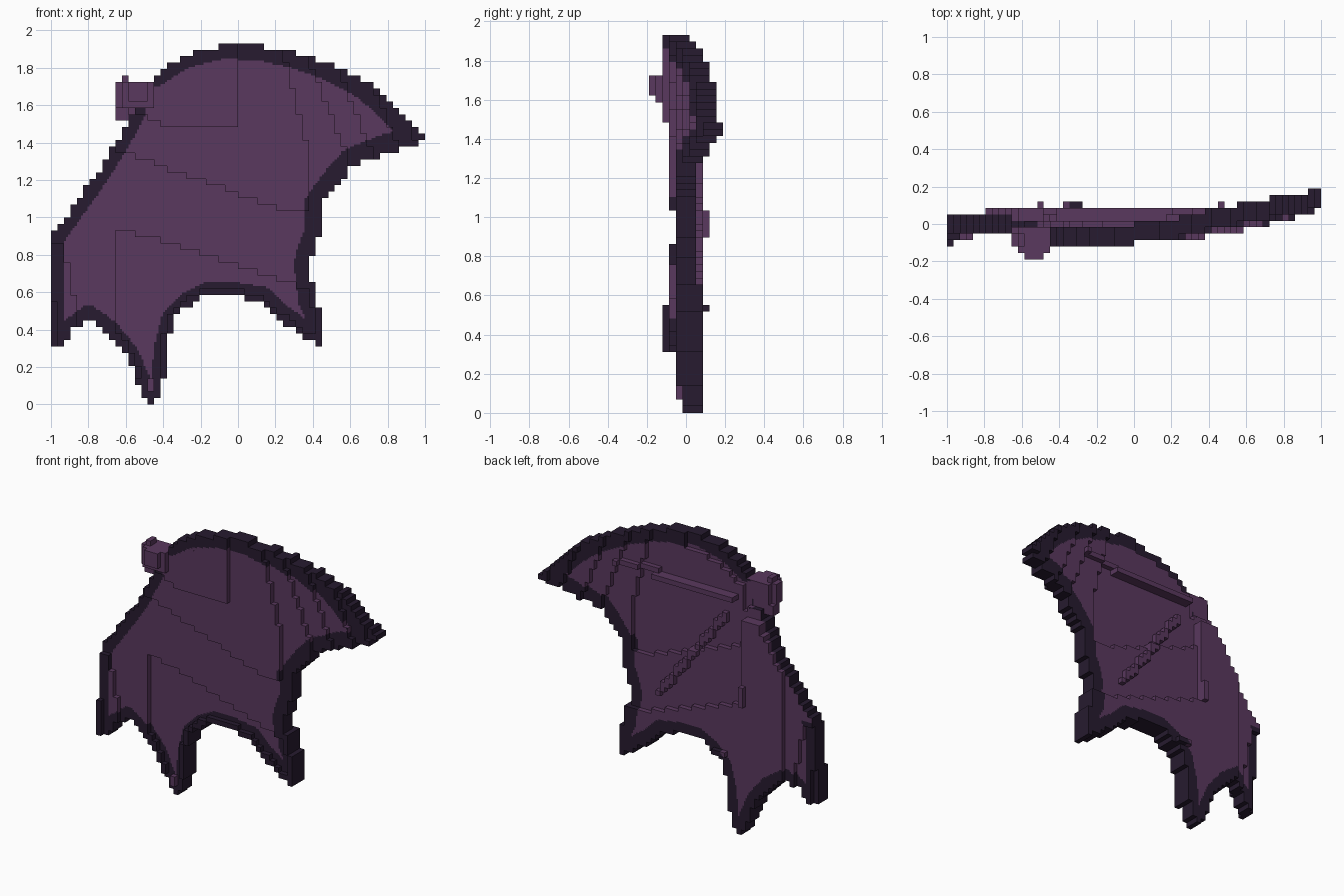
import bpy
from mathutils import Vector
from mathutils.geometry import intersect_point_line

default = bpy.data.objects.get("Cube")
if default:
    bpy.data.objects.remove(default, do_unlink=True)

V = 2 / 58                                  # voxel size
NX, NY, NZ = 58, 11, 56
ORIGIN = Vector((-1, -NY * V / 2, 0))


def material(name, rgb):
    m = bpy.data.materials.new(name)
    m.use_nodes = True
    m.diffuse_color = (*rgb, 1)
    bsdf = m.node_tree.nodes["Principled BSDF"]
    bsdf.inputs["Base Color"].default_value = (*rgb, 1)
    bsdf.inputs["Roughness"].default_value = 0.9
    return m


MATS = [material("membrane purple", (0.101, 0.040, 0.112)),
        material("edge dark purple", (0.020, 0.011, 0.029))]

# Wing outline in x, z, from the shoulder round to the neck (left open there)
OUTLINE = [Vector(p) for p in (
    (-.56, 1.57), (-.64, 1.42), (-.72, 1.29), (-.8, 1.17), (-.9, 1.03), (-1.0, .89),
    (-1.0, .31), (-.95, .32), (-.88, .4), (-.8, .46), (-.7, .39), (-.6, .27),
    (-.54, .13), (-.47, -.03), (-.4, .09), (-.38, .3), (-.34, .46), (-.25, .54),
    (-.15, .59), (0, .575), (.12, .55), (.2, .47), (.33, .37), (.44, .31),
    (.44, .5), (.41, .56), (.385, .75), (.41, .84), (.44, .9), (.44, 1.06),
    (.52, 1.17), (.62, 1.28), (.78, 1.34), (.94, 1.38), (1.02, 1.43), (.9, 1.54),
    (.8, 1.64), (.65, 1.75), (.5, 1.82), (.32, 1.88), (.11, 1.92), (-.09, 1.92),
    (-.3, 1.86), (-.44, 1.77))]


def inside(x, z):
    hit = False
    for a, b in zip(OUTLINE, OUTLINE[1:] + OUTLINE[:1]):
        if (a.y > z) != (b.y > z) and x < a.x + (z - a.y) * (b.x - a.x) / (b.y - a.y):
            hit = not hit
    return hit


def edge_distance(x, z):
    p, best = Vector((x, z)), 9
    for a, b in zip(OUTLINE, OUTLINE[1:]):
        q, t = intersect_point_line(p, a, b)
        near = a if t < 0 else b if t > 1 else Vector((q[0], q[1]))
        best = min(best, (p - near).length)
    return best


def rim_width(x):
    return 0.068 + 0.035 * min(max(x + .2, 0), 1)


def front_layer(x, z):
    """Depth index of the front of the membrane: it folds back in steps."""
    s = x + 0.4 * (z - 1.42)
    for limit, layer in ((.95, 8), (.84, 7), (.69, 6), (.55, 5)):
        if s > limit and z > 1.1:
            return layer
    if z > 1.48 + max(0, -.35 - x) * .4 and x < 0.01:
        return 2
    if z > 1.35 - .36 * (x + .62) and z > 1.02 and x < .37 - max(0, z - 1.4) * .26:
        return 3
    if x > -.65 and z < .95 - .32 * (x + .65):
        # The lower rim stands one voxel proud, except at the very tip
        return 4 if .15 < z < .65 and edge_distance(x, z) < V else 5
    if x < -.96 and z < .55:
        return 2
    if z < .85 and x < -.93 + (.85 - z) * .19:
        return 3
    return 4


def paint(x, z, back=False):
    if back and x < -.5 and z > .9:
        return 0                            # plain rear along the shoulder side
    return int(edge_distance(x, z) < rim_width(x))


def build(name, cells, painted=True, hidden=()):
    """Make a voxel mesh from the exposed faces of a set of cells."""
    verts, faces, mats = [], [], []
    solid = cells | set(hidden)

    def quad(corner, u, v, flip, mat):
        loop = [corner, corner + u, corner + u + v, corner + v]
        n = len(verts)
        verts.extend(ORIGIN + V * c for c in (reversed(loop) if flip else loop))
        faces.append((n, n + 1, n + 2, n + 3))
        mats.append(mat)

    axes = [Vector(r) for r in ((1, 0, 0), (0, 1, 0), (0, 0, 1))]
    for c in sorted(cells):
        x, z = -1 + (c[0] + .5) * V, (c[2] + .5) * V
        side = paint(x, z) if painted else 0
        near_edge = painted and edge_distance(x, z) < rim_width(x) + V
        for a in range(3):
            u, v = axes[(a + 1) % 3], axes[(a + 2) % 3]
            for sign in (0, 1):
                step = Vector(c) + axes[a] * (2 * sign - 1)
                if tuple(int(round(t)) for t in step) in solid:
                    continue
                corner = Vector(c) + axes[a] * sign
                if a != 1 or not near_edge:
                    quad(corner, u, v, not sign, side)
                    continue
                # Finer squares on front and rear give the dark rim a soft line
                n = 3
                for p in range(n):
                    for q in range(n):
                        k = corner + u * (p / n) + v * (q / n)
                        mid = ORIGIN + V * (k + (u + v) / (2 * n))
                        quad(k, u / n, v / n, not sign, paint(mid.x, mid.z, sign == 1))
    me = bpy.data.meshes.new(name)
    me.from_pydata(verts, [], faces)
    for m in MATS:
        me.materials.append(m)
    me.polygons.foreach_set("material_index", mats)
    me.update()
    ob = bpy.data.objects.new(name, me)
    bpy.context.collection.objects.link(ob)
    return ob


# Membrane, three voxels thick, and a plain plate behind the shoulder side
wing, plate, front = set(), set(), {}
for i in range(NX):
    for k in range(NZ):
        x, z = -1 + (i + .5) * V, (k + .5) * V
        if inside(x, z):
            j = front[i, k] = front_layer(x, z)
            rear = max(j + 3, 8) if .15 < z < .65 and x > -.65 else j + 3
            if j == 2 and x > -.45 and edge_distance(x, z) > .08:
                rear = 6
            wing |= {(i, d, k) for d in range(j, rear)}
            if -.8 < x < -.48 and z < 1.48:
                (plate if z > .9 else wing).update((i, d, k) for d in range(rear, 8))
build("wing_membrane", wing, True, plate)
build("shoulder_plate", plate, False, wing)

# Finger bones raised on the rear: start, end and rear depth (0 = one voxel proud)
veins = set()
for start, end, depth in (((-.4, 1.6), (.2, 1.6), 8), ((.2, 1.64), (.46, 1.64), 0),
                          ((-.36, 1.5), (.16, .8), 0),
                          ((-.5, 1.0), (-.5, .9), 9), ((-.35, .55), (-.29, .55), 9)):
    a, b = Vector(start), Vector(end)
    for t in range(61):
        p = a.lerp(b, t / 60)
        i, k = int((p.x + 1) / V), int(p.y / V)
        if (i, k) in front:
            base = front[i, k] + 3
            veins |= {(i, j, k) for j in range(base, max(depth, base + 1))}
build("rear_finger_bones", veins - wing - plate, True, wing | plate)

# Small claw on the front of the lowest point
build("tip_claw", {(15, 4, 2), (15, 4, 3)}, False, wing)

# Knuckle at the shoulder
joint = set()
for j, i0, i1, k0 in ((0, 12, 14, 47), (1, 11, 15, 46), (2, 10, 15, 46),
                      (3, 10, 15, 46), (4, 11, 15, 45)):
    joint |= {(i, j, k) for i in range(i0, i1 + 1) for k in range(k0, 50)}
joint |= {(11, j, 50) for j in (2, 3)}
joint |= {(i, j, k) for i in (10, 11) for j in (3, 4) for k in (44, 45)}
build("shoulder_joint", joint - wing, False, wing)
